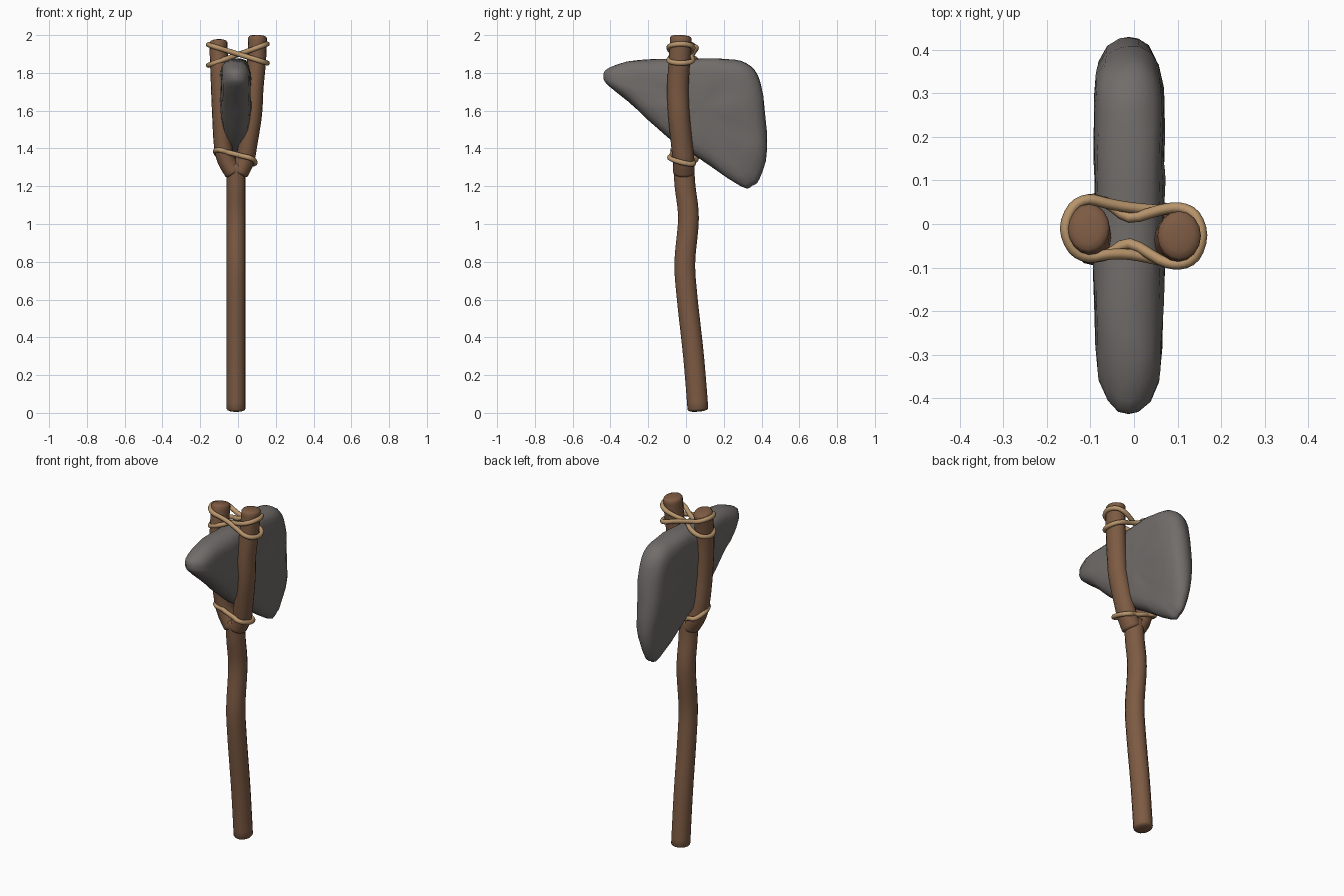
import bpy, bmesh, math
from mathutils import Vector, noise

if "Cube" in bpy.data.objects:
    bpy.data.objects.remove(bpy.data.objects["Cube"])


def material(name, rgb):
    m = bpy.data.materials.new(name)
    m.diffuse_color = (*rgb, 1)
    m.use_nodes = True
    m.node_tree.nodes["Principled BSDF"].inputs["Base Color"].default_value = m.diffuse_color
    return m


WOOD = material("brown wood", (0.205, 0.104, 0.056))
STONE = material("grey stone", (0.165, 0.152, 0.145))
CORD = material("tan cord", (0.48, 0.30, 0.15))


def spline(pts, n, closed=False):
    """Catmull-Rom samples through the points."""
    pts = [Vector(p) for p in pts]
    k = len(pts)
    get = (lambda i: pts[i % k]) if closed else (lambda i: pts[max(0, min(k - 1, i))])
    out = []
    for i in range(k if closed else k - 1):
        a, b, c, d = (get(i + j) for j in (-1, 0, 1, 2))
        for s in range(n):
            t = s / n
            out.append(0.5 * (2 * b + (c - a) * t + (2 * a - 5 * b + 4 * c - d) * t * t
                              + (3 * b - a - 3 * c + d) * t ** 3))
    return out if closed else out + [pts[-1]]


def finish(name, bm, mat, angle):
    bmesh.ops.recalc_face_normals(bm, faces=bm.faces)
    me = bpy.data.meshes.new(name)
    bm.to_mesh(me)
    bm.free()
    me.materials.append(mat)
    ob = bpy.data.objects.new(name, me)
    bpy.context.collection.objects.link(ob)
    bpy.ops.object.select_all(action='DESELECT')
    ob.select_set(True)
    bpy.context.view_layer.objects.active = ob
    bpy.ops.object.shade_smooth_by_angle(angle=math.radians(angle))
    return ob


def skin(bm, rings, closed=False):
    n = len(rings[0])
    for i in range(len(rings) if closed else len(rings) - 1):
        a, b = rings[i], rings[(i + 1) % len(rings)]
        for j in range(n):
            bm.faces.new((a[j], a[(j + 1) % n], b[(j + 1) % n], b[j]))


def tube(name, path, rx, ry, mat, sides, closed=False):
    """Sweep an ellipse along a path, with softly domed ends when open."""
    bm = bmesh.new()
    k = len(path)
    stations = []
    for i, p in enumerate(path):
        q = path[(i + 1) % k] if closed else path[min(i + 1, k - 1)]
        o = path[i - 1] if closed else path[max(i - 1, 0)]
        stations.append((p, (q - o).normalized(), 1))
    if not closed:
        for end, sign in ((0, -1), (-1, 1)):
            p, t, _ = stations[end]
            dome = [(p + t * sign * h * rx, t, f) for h, f in ((0.16, 0.9), (0.26, 0.65), (0.31, 0.3))]
            stations = dome[::-1] + stations if end == 0 else stations + dome
    rings = []
    for p, t, f in stations:
        u = (Vector((0, 0, 1)) if closed else Vector((0, 1, 0))).cross(t).normalized()
        v = t.cross(u)
        rings.append([bm.verts.new(p + u * math.cos(a) * rx * f + v * math.sin(a) * ry * f)
                      for a in (2 * math.pi * j / sides for j in range(sides))])
    skin(bm, rings, closed)
    if not closed:
        bm.faces.new(rings[0])
        bm.faces.new(rings[-1])
    return finish(name, bm, mat, 50)


# wooden shaft and its two prongs
tube("handle", spline([(-.01, .063, .022), (-.01, .04, .3), (-.01, .005, .62), (-.01, -.006, .8),
                       (-.01, .013, 1.03), (-.01, -.005, 1.2), (-.01, -.012, 1.31)], 5),
     .05, .055, WOOD, 16)
tube("left_prong", spline([(-.025, -.012, 1.275), (-.062, -.013, 1.34), (-.08, -.02, 1.42),
                           (-.09, -.035, 1.6), (-.098, -.035, 1.8), (-.104, -.01, 1.96)], 5),
     .048, .057, WOOD, 16)
tube("right_prong", spline([(.008, -.012, 1.275), (.037, -.013, 1.34), (.052, -.022, 1.42),
                            (.077, -.038, 1.58), (.085, -.043, 1.72), (.098, -.035, 1.86),
                            (.104, -.027, 1.985)], 5), .05, .057, WOOD, 16)

# stone head: side outline stacked in shrinking layers across the thickness
outline = spline([(0, y, z) for y, z in (
    (-.435, 1.785), (-.405, 1.83), (-.25, 1.868), (0, 1.875), (.22, 1.875), (.32, 1.85),
    (.38, 1.79), (.408, 1.68), (.43, 1.4), (.39, 1.24), (.35, 1.202), (.29, 1.2),
    (.05, 1.36), (-.1, 1.46), (-.25, 1.6), (-.41, 1.73))], 3, closed=True)
center = Vector((0, .07, 1.62))
profile = [(.3, .99), (.65, .945), (.88, .85), (.97, .7), (1, .4)]
layers = [(-t, s) for t, s in profile[::-1]] + [(0, 1)] + profile


def stone_point(p, t, s):
    q = center + (p - center) * s
    thick = .08 * (.6 + .4 * min(1, max(0, (q.z - 1.2) / .4)))
    q.x = -.012 + t * thick
    bump = noise.noise_vector(q * 9) * .009
    bump.x *= .9
    return q + bump * (0.5 if abs(t) < .1 else 1)


bm = bmesh.new()
rings = [[bm.verts.new(stone_point(p, t, s)) for p in outline] for t, s in layers]
skin(bm, rings)
for ring, t in ((rings[0], -1), (rings[-1], 1)):
    c = bm.verts.new(stone_point(center, t, 0))
    for j in range(len(ring)):
        bm.faces.new((ring[j], ring[(j + 1) % len(ring)], c))
finish("stone_head", bm, STONE, 40)


# cord loops around both prongs, pinched in the middle
def cord(name, z0, slope, front, back, shift=(0, 0), squeeze=1, ytilt=0):
    pts = [(-.158, -.01), (-.14, -.058), (-.105, -.076), (-.06, -.07), (-.01, front), (.06, -.083),
           (.105, -.092), (.14, -.075), (.156, -.026), (.14, .02), (.105, .037), (.06, .032),
           (-.01, back), (-.06, .047), (-.105, .056), (-.14, .038)]
    path = [(x * squeeze + shift[0], y + shift[1], z0 + slope * x + ytilt * y) for x, y in pts]
    tube(name, spline(path, 3, closed=True), .0125, .0135, CORD, 8, closed=True)


cord("upper_cord_a", 1.897, .36, -.045, .015)
cord("upper_cord_b", 1.9, -.31, -.07, .038)
cord("lower_cord", 1.35, -.2, -.078, .05, (-.014, .004), .68, -.25)
